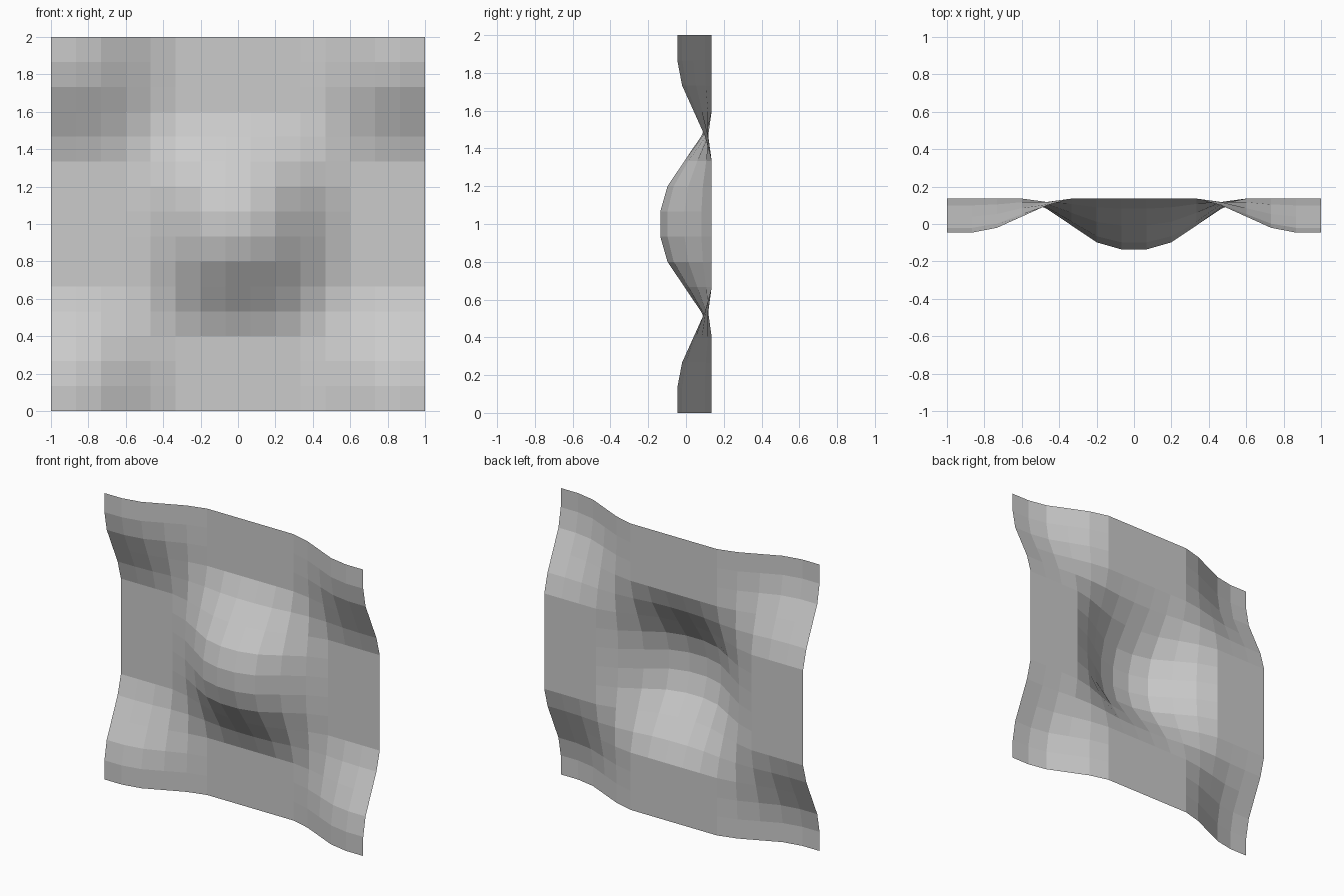
import bpy, bmesh

if "Cube" in bpy.data.objects:
    bpy.data.objects.remove(bpy.data.objects["Cube"])

N = 15                                  # cells per side
FALLOFF = [1.0, 0.86, 0.53, 0.2, 0.0]   # bump profile, one value per grid step
BACK, CENTRE_DEPTH, CORNER_DEPTH = 0.136, 0.272, 0.182


def fall(step):
    return FALLOFF[step] if step < len(FALLOFF) else 0.0


def centre_weight(i):
    return fall(int(abs(i - N / 2)))


def corner_weight(i):
    j = min(i, N - i)                   # steps from the nearest border
    return fall(max(j - 1, 0))


# Rippled sheet: a central bulge and four corner bulges towards the front
bm = bmesh.new()
grid = []
for k in range(N + 1):
    row = []
    for i in range(N + 1):
        y = (BACK - CENTRE_DEPTH * centre_weight(i) * centre_weight(k)
             - CORNER_DEPTH * corner_weight(i) * corner_weight(k))
        row.append(bm.verts.new((-1 + 2 * i / N, y, 2 * k / N)))
    grid.append(row)
for k in range(N):
    for i in range(N):
        bm.faces.new((grid[k][i], grid[k][i + 1], grid[k + 1][i + 1], grid[k + 1][i]))

mesh = bpy.data.meshes.new("rippled_sheet")
bm.to_mesh(mesh)
bm.free()
sheet = bpy.data.objects.new("rippled_sheet", mesh)
bpy.context.collection.objects.link(sheet)
